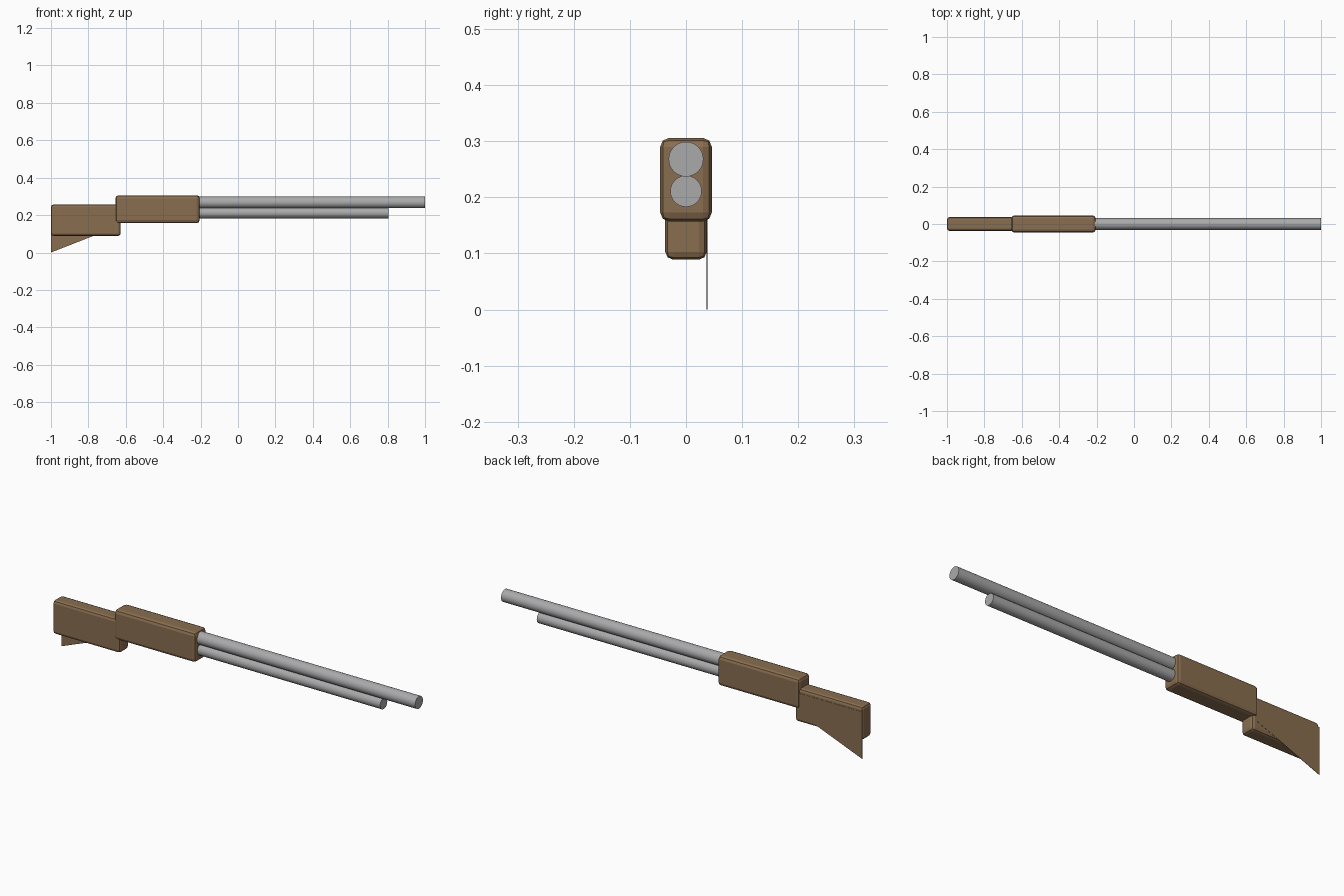
import bpy
import bmesh
from math import pi

default = bpy.data.objects.get("Cube")
if default:
    bpy.data.objects.remove(default, do_unlink=True)


def material(name, rgb):
    mat = bpy.data.materials.new(name)
    mat.use_nodes = True
    color = (*rgb, 1.0)
    mat.diffuse_color = color
    mat.node_tree.nodes["Principled BSDF"].inputs["Base Color"].default_value = color
    return mat


wood = material("brown wood", (0.25, 0.155, 0.08))
steel = material("grey steel", (0.4, 0.4, 0.41))


def beveled_block(name, x, half_width, z, bevel):
    """Box spanning the x and z ranges, with softened edges."""
    bpy.ops.mesh.primitive_cube_add(size=1, location=(sum(x) / 2, 0, sum(z) / 2))
    ob = bpy.context.object
    ob.name = name
    ob.scale = (x[1] - x[0], 2 * half_width, z[1] - z[0])
    bpy.ops.object.transform_apply(location=False, rotation=False, scale=True)
    mod = ob.modifiers.new("soft edges", "BEVEL")
    mod.width = bevel
    mod.segments = 2
    ob.data.materials.append(wood)
    return ob


def tube(name, x, z, radius):
    """Solid cylinder running along x."""
    bpy.ops.mesh.primitive_cylinder_add(
        vertices=32, radius=radius, depth=x[1] - x[0],
        location=(sum(x) / 2, 0, z), rotation=(0, pi / 2, 0))
    ob = bpy.context.object
    ob.name = name
    ob.data.materials.append(steel)
    bpy.ops.object.shade_smooth_by_angle()
    return ob


# Wooden body
beveled_block("stock", (-1.0, -0.627), 0.037, (0.089, 0.257), 0.014)
beveled_block("receiver", (-0.655, -0.205), 0.046, (0.157, 0.306), 0.016)

# Barrel and the shorter magazine tube under it
tube("barrel", (-0.3, 1.0), 0.268, 0.031)
tube("magazine_tube", (-0.3, 0.805), 0.211, 0.028)

# Thin butt fin on the back side of the stock
bm = bmesh.new()
outline = [(-1.0, 0.0), (-0.65, 0.137), (-0.65, 0.235), (-1.0, 0.235)]
face = bm.faces.new([bm.verts.new((x, 0.0365, z)) for x, z in outline])
extruded = bmesh.ops.extrude_face_region(bm, geom=[face])
for item in extruded["geom"]:
    if isinstance(item, bmesh.types.BMVert):
        item.co.y += 0.0015
bmesh.ops.recalc_face_normals(bm, faces=bm.faces)
mesh = bpy.data.meshes.new("butt_fin")
bm.to_mesh(mesh)
bm.free()
mesh.materials.append(wood)
fin = bpy.data.objects.new("butt_fin", mesh)
bpy.context.collection.objects.link(fin)
